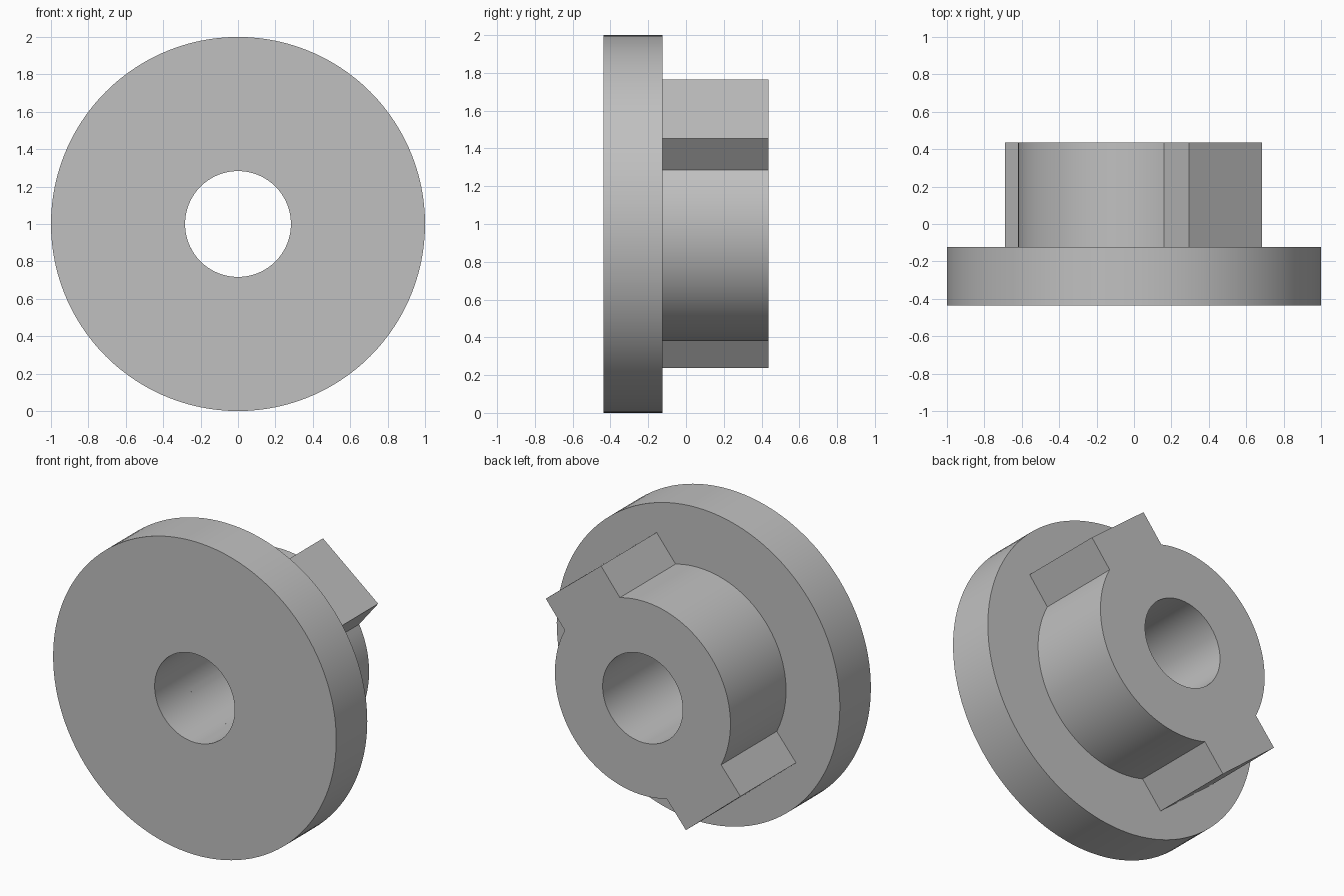
import bpy
import bmesh
from math import asin, cos, sin, pi, radians, hypot
from mathutils import Vector

cube = bpy.data.objects.get("Cube")
if cube:
    bpy.data.objects.remove(cube)

SEGMENTS = 120
BORE, HUB, FLANGE = 0.283, 0.62, 1.0
FRONT, SHOULDER, BACK = -0.437, -0.124, 0.437
LUG_REACH, LUG_HALF = 0.781, 0.25

GREY = (0.53, 0.53, 0.53, 1)
metal = bpy.data.materials.new("plain grey")
metal.diffuse_color = GREY
metal.use_nodes = True
metal.node_tree.nodes["Principled BSDF"].inputs["Base Color"].default_value = GREY


def polar(radius, angle):
    return Vector((radius * cos(angle), radius * sin(angle)))


def bored_solid(name, outline, y0, y1):
    """Extrude a closed outline in x-z from y0 to y1, with a round bore."""
    bm = bmesh.new()
    bore = [p.normalized() * BORE for p in outline]
    loops = [[bm.verts.new((p.x, y, p.y + 1)) for p in ring]
             for ring, y in ((bore, y0), (outline, y0), (outline, y1), (bore, y1))]
    n = len(outline)
    for k in range(4):
        a, b = loops[k], loops[(k + 1) % 4]
        for i in range(n):
            j = (i + 1) % n
            bm.faces.new((a[i], a[j], b[j], b[i]))
    bmesh.ops.recalc_face_normals(bm, faces=bm.faces)
    mesh = bpy.data.meshes.new(name)
    bm.to_mesh(mesh)
    bm.free()
    mesh.materials.append(metal)
    obj = bpy.data.objects.new(name, mesh)
    bpy.context.collection.objects.link(obj)
    bpy.ops.object.select_all(action='DESELECT')
    obj.select_set(True)
    bpy.context.view_layer.objects.active = obj
    bpy.ops.object.shade_smooth_by_angle(angle=radians(20))


# Wide round flange at the front
bored_solid("flange", [polar(FLANGE, 2 * pi * i / SEGMENTS) for i in range(SEGMENTS)],
            FRONT, SHOULDER)

# Hub outline: two square lugs joined by arcs
lugs = [radians(51.2), radians(230.4)]
root = asin(LUG_HALF / HUB)
outline = []
for lug, following in zip(lugs, (lugs[1], lugs[0] + 2 * pi)):
    out, side = polar(1, lug), polar(1, lug + pi / 2)
    steps = 12
    for i in range(steps + 1):
        outline.append(out * LUG_REACH + side * LUG_HALF * (2 * i / steps - 1))
    start, end = lug + root, following - root
    steps = 44
    for i in range(steps + 1):
        outline.append(polar(HUB, start + (end - start) * i / steps))
bored_solid("lugged_hub", outline, SHOULDER, BACK)
